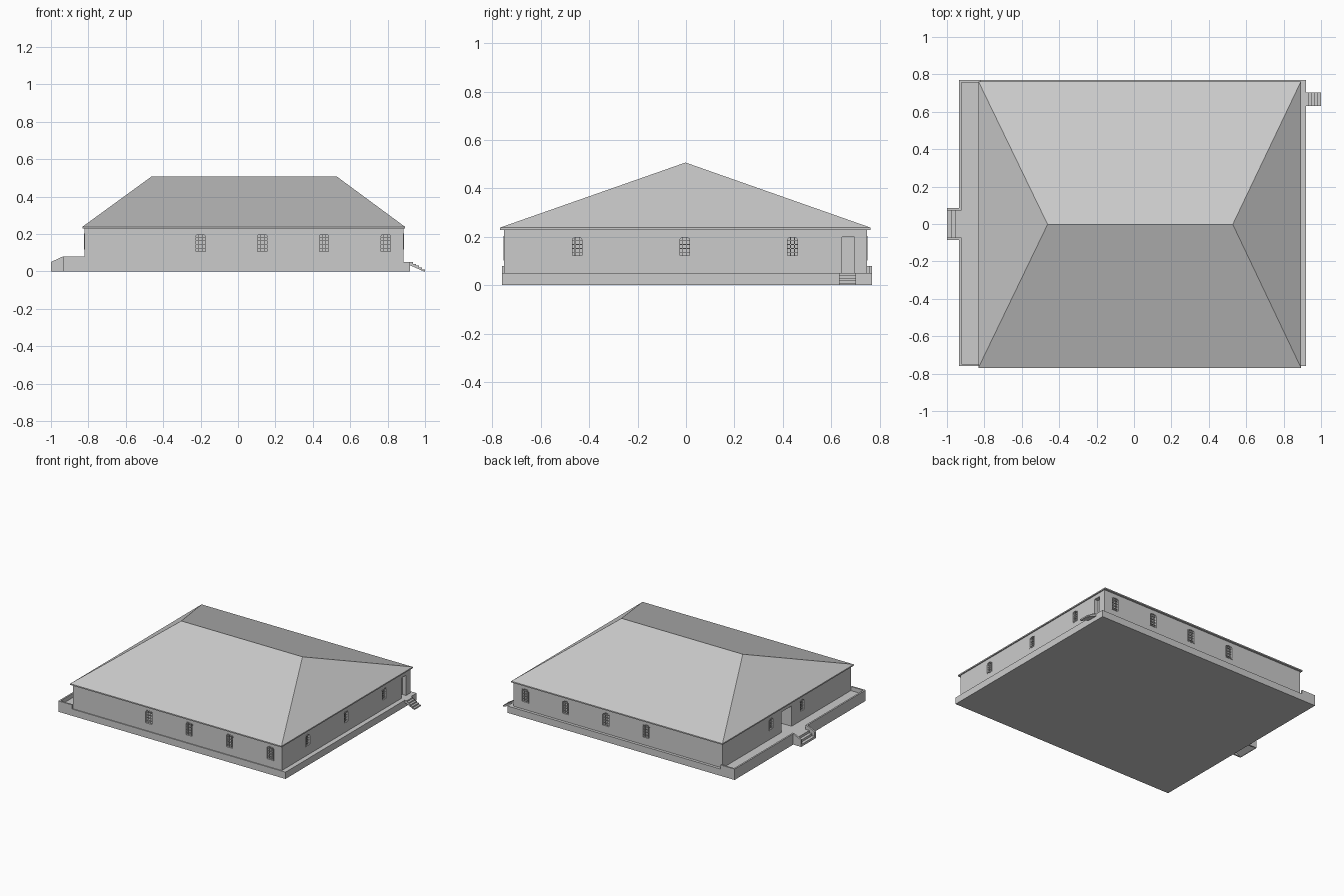
import bpy, bmesh, math
from mathutils import Matrix, Vector

old = bpy.data.objects.get("Cube")
if old:
    bpy.data.objects.remove(old, do_unlink=True)

grey = bpy.data.materials.new("plain_grey")
grey.use_nodes = True
COLOUR = (0.6, 0.6, 0.6, 1)
grey.diffuse_color = COLOUR
grey.node_tree.nodes["Principled BSDF"].inputs["Base Color"].default_value = COLOUR


def finish(name, bm):
    """Turn a bmesh into a named object with the one material."""
    bmesh.ops.recalc_face_normals(bm, faces=bm.faces)
    mesh = bpy.data.meshes.new(name)
    bm.to_mesh(mesh)
    bm.free()
    mesh.materials.append(grey)
    obj = bpy.data.objects.new(name, mesh)
    bpy.context.scene.collection.objects.link(obj)
    return obj


def add_box(bm, x, y, z, place=Matrix()):
    centre = Vector([(a + b) / 2 for a, b in (x, y, z)])
    size = [b - a for a, b in (x, y, z)]
    m = place @ Matrix.Translation(centre) @ Matrix.Diagonal((*size, 1))
    bmesh.ops.create_cube(bm, size=1, matrix=m)


def add_prism(bm, outline, y0, y1, place=Matrix()):
    """Extrude an outline of (x, z) points from y0 to y1."""
    near = [bm.verts.new(place @ Vector((x, y0, z))) for x, z in outline]
    far = [bm.verts.new(place @ Vector((x, y1, z))) for x, z in outline]
    bm.faces.new(near)
    bm.faces.new(far[::-1])
    for i in range(len(outline)):
        j = (i + 1) % len(outline)
        bm.faces.new((near[i], near[j], far[j], far[i]))


def boxes(name, *parts):
    bm = bmesh.new()
    for part in parts:
        add_box(bm, *part)
    return finish(name, bm)


# Main dimensions
BASE_X, BASE_Y, FLOOR = (-0.935, 0.92), (-0.76, 0.769), 0.05
WALL_X, WALL_Y, EAVE = (-0.822, 0.885), (-0.753, 0.748), 0.232
ROOF_X, ROOF_Y = (-0.832, 0.893), (-0.769, 0.763)
STAIR_Y = 0.085

# Foundation slab and terrace parapet, open at the entrance stairs
boxes("foundation", (BASE_X, BASE_Y, (0, FLOOR)))
PT, PH = 0.012, 0.08
bx, (by0, by1) = BASE_X[0], BASE_Y
boxes("terrace_parapet",
      ((bx, bx + PT), (by0, -STAIR_Y), (FLOOR, PH)),
      ((bx, bx + PT), (STAIR_Y, by1), (FLOOR, PH)),
      ((bx + PT, WALL_X[0]), (by0, by0 + PT), (FLOOR, PH)),
      ((bx + PT, WALL_X[0]), (by1 - PT, by1), (FLOOR, PH)))

# Each wall: local x runs along it, local -y points outward
SIDES = {
    "front": Matrix.Translation((0, WALL_Y[0], 0)),
    "right": Matrix.Translation((WALL_X[1], 0, 0)) @ Matrix.Rotation(math.pi / 2, 4, "Z"),
    "back": Matrix.Translation((0, WALL_Y[1], 0)) @ Matrix.Rotation(math.pi, 4, "Z"),
    "left": Matrix.Translation((WALL_X[0], 0, 0)) @ Matrix.Rotation(-math.pi / 2, 4, "Z"),
}
LONG = [-0.2, 0.13, 0.46, 0.79]
WINDOWS = {  # centres along the wall, half width, sill height
    "front": (LONG, 0.03, 0.102),
    "right": ([-0.45, -0.005, 0.44], 0.025, 0.117),
    "back": ([-x for x in LONG], 0.03, 0.102),
    "left": ([-0.18, 0.18], 0.025, 0.117),
}
TOP, RISE, REVEAL = 0.203, 0.016, 0.02


def arch(cx, half, sill, inset=0):
    """Window outline with a shallow curved head."""
    h, spring = half - inset, TOP - RISE
    rise = RISE - inset
    pts = [(cx - h, sill + inset), (cx + h, sill + inset)]
    for i in range(9):
        a = math.pi * i / 8
        pts.append((cx + h * math.cos(a), spring + rise * math.sin(a) ** 0.8))
    return pts


def add_frame(bm, outer, inner, y0, y1, place):
    """Ring between two matching outlines."""
    rings = [[bm.verts.new(place @ Vector((x, y, z))) for x, z in pts]
             for pts, y in ((outer, y0), (inner, y0), (inner, y1), (outer, y1))]
    for r in range(4):
        a, b = rings[r], rings[(r + 1) % 4]
        for i in range(len(outer)):
            j = (i + 1) % len(outer)
            bm.faces.new((a[i], a[j], b[j], b[i]))


# Window frames and glazing bars, with the matching wall recesses
cut = bmesh.new()
for side, (centres, half, sill) in WINDOWS.items():
    place = SIDES[side]
    bm = bmesh.new()
    for c in centres:
        add_prism(cut, arch(c, half, sill), -0.02, REVEAL, place)
        add_frame(bm, arch(c, half, sill), arch(c, half, sill, 0.005), -0.002, 0.012, place)
        for k in (-1, 1):
            x = c + k * half / 3
            add_box(bm, (x - 0.0015, x + 0.0015), (0.005, 0.01), (sill, TOP - 0.004), place)
        for k in range(1, 5):
            z = sill + (TOP - sill) * k / 5
            add_box(bm, (c - half + 0.002, c + half - 0.002), (0.006, 0.011),
                    (z - 0.0015, z + 0.0015), place)
    finish(side + "_windows", bm)

# Doorways: deep main entrance and small side door
add_box(cut, (-0.058, 0.058), (-0.02, 0.09), (0.03, 0.2), SIDES["left"])
add_box(cut, (0.645, 0.696), (-0.02, 0.03), (0.03, 0.2), SIDES["right"])

walls = boxes("walls", (WALL_X, WALL_Y, (FLOOR, EAVE)))
cutter = finish("opening_cutter", cut)
cutter.hide_render = True
mod = walls.modifiers.new("openings", "BOOLEAN")
mod.operation, mod.solver, mod.object = "DIFFERENCE", "EXACT", cutter
solid = bpy.data.meshes.new_from_object(
    walls.evaluated_get(bpy.context.evaluated_depsgraph_get()))
walls.modifiers.clear()
walls.data = solid
bpy.data.objects.remove(cutter, do_unlink=True)

# Hipped roof above a thin eave board
boxes("eave_board", (ROOF_X, ROOF_Y, (0.229, 0.238)))
bm = bmesh.new()
eave = [bm.verts.new((x, y, 0.238)) for x, y in
        ((ROOF_X[0], ROOF_Y[0]), (ROOF_X[1], ROOF_Y[0]),
         (ROOF_X[1], ROOF_Y[1]), (ROOF_X[0], ROOF_Y[1]))]
left_peak, right_peak = [bm.verts.new((x, -0.002, 0.507)) for x in (-0.462, 0.528)]
for face in ((eave[0], eave[1], right_peak, left_peak), (eave[1], eave[2], right_peak),
             (eave[2], eave[3], left_peak, right_peak), (eave[3], eave[0], left_peak), eave[::-1]):
    bm.faces.new(face)
finish("hipped_roof", bm)


def folded_stairs(name, start, end, y, count):
    """Thin zigzag flight from the floor edge down to the ground."""
    run, drop, thick = (end - start) / count, FLOOR / count, 0.008
    pts = [(start, FLOOR)]
    for i in range(count):
        x, z = start + run * (i + 1), FLOOR - drop * i
        pts += [(x, z), (x, z - drop)]
    pts[-1] = (end, 0)
    pts += [(end - run * 0.5, 0), (start, FLOOR - drop - thick)]
    bm = bmesh.new()
    add_prism(bm, pts, *y)
    return finish(name, bm)


folded_stairs("side_stairs", BASE_X[1], 1.0, (0.632, 0.703), 5)
folded_stairs("entrance_stairs", bx, -1.0, (-STAIR_Y + PT, STAIR_Y - PT), 3)

# Sloped cheek walls beside the entrance stairs
bm = bmesh.new()
for y in (-STAIR_Y, STAIR_Y - PT):
    add_prism(bm, [(-1, 0), (bx + PT, 0), (bx + PT, PH), (bx, PH), (-1, FLOOR)], y, y + PT)
finish("stair_cheeks", bm)
